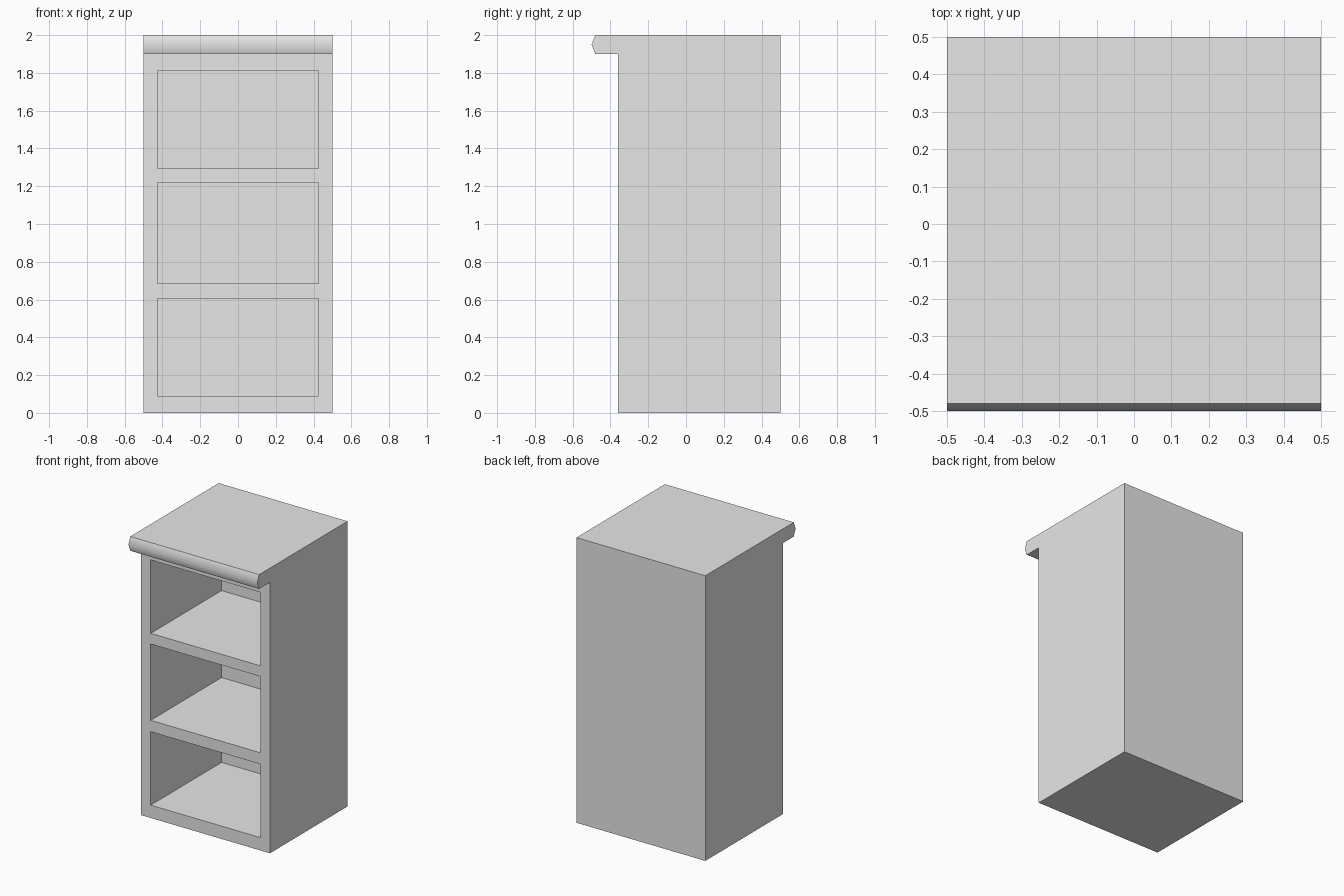
import bpy
import bmesh
import math

old = bpy.data.objects.get("Cube")
if old:
    bpy.data.objects.remove(old, do_unlink=True)

# One plain grey for the whole cabinet
grey = bpy.data.materials.new("plain grey")
grey.use_nodes = True
grey.diffuse_color = (0.8, 0.8, 0.8, 1)
grey.node_tree.nodes["Principled BSDF"].inputs["Base Color"].default_value = (0.8, 0.8, 0.8, 1)


def extruded(name, profile, half_width):
    """Sweep a closed (y, z) profile along x, centred on x = 0."""
    bm = bmesh.new()
    face = bm.faces.new([bm.verts.new((-half_width, y, z)) for y, z in profile])
    swept = bmesh.ops.extrude_face_region(bm, geom=[face])["geom"]
    verts = [v for v in swept if isinstance(v, bmesh.types.BMVert)]
    bmesh.ops.translate(bm, verts=verts, vec=(2 * half_width, 0, 0))
    bmesh.ops.recalc_face_normals(bm, faces=bm.faces[:])
    mesh = bpy.data.meshes.new(name)
    bm.to_mesh(mesh)
    bm.free()
    mesh.materials.append(grey)
    obj = bpy.data.objects.new(name, mesh)
    bpy.context.collection.objects.link(obj)
    return obj


# Cabinet body with the overhanging front lip in its side profile
FRONT, BACK, TOP = -0.36, 0.5, 2.0
cabinet = extruded("cabinet", [
    (BACK, 0), (BACK, TOP), (-0.48, TOP), (-0.5, 1.95),
    (-0.48, 1.9), (FRONT, 1.9), (FRONT, 0)], 0.5)

bpy.ops.object.select_all(action="DESELECT")
bpy.context.view_layer.objects.active = cabinet
cabinet.select_set(True)

# Three open compartments hollowed from the front
WALL = 0.075
for low, high in [(0.09, 0.605), (0.685, 1.22), (1.295, 1.81)]:
    y0, y1 = FRONT - 0.1, BACK - WALL
    cutter = extruded("compartment_cutter",
                      [(y0, low), (y1, low), (y1, high), (y0, high)], 0.425)
    cutter.hide_render = True
    cut = cabinet.modifiers.new("compartment", "BOOLEAN")
    cut.operation = "DIFFERENCE"
    cut.solver = "EXACT"
    cut.object = cutter
    bpy.ops.object.modifier_apply(modifier=cut.name)
    bpy.data.objects.remove(cutter, do_unlink=True)

# Soft shading across the lip, all other edges crisp
bpy.ops.object.shade_smooth_by_angle(angle=math.radians(50))
